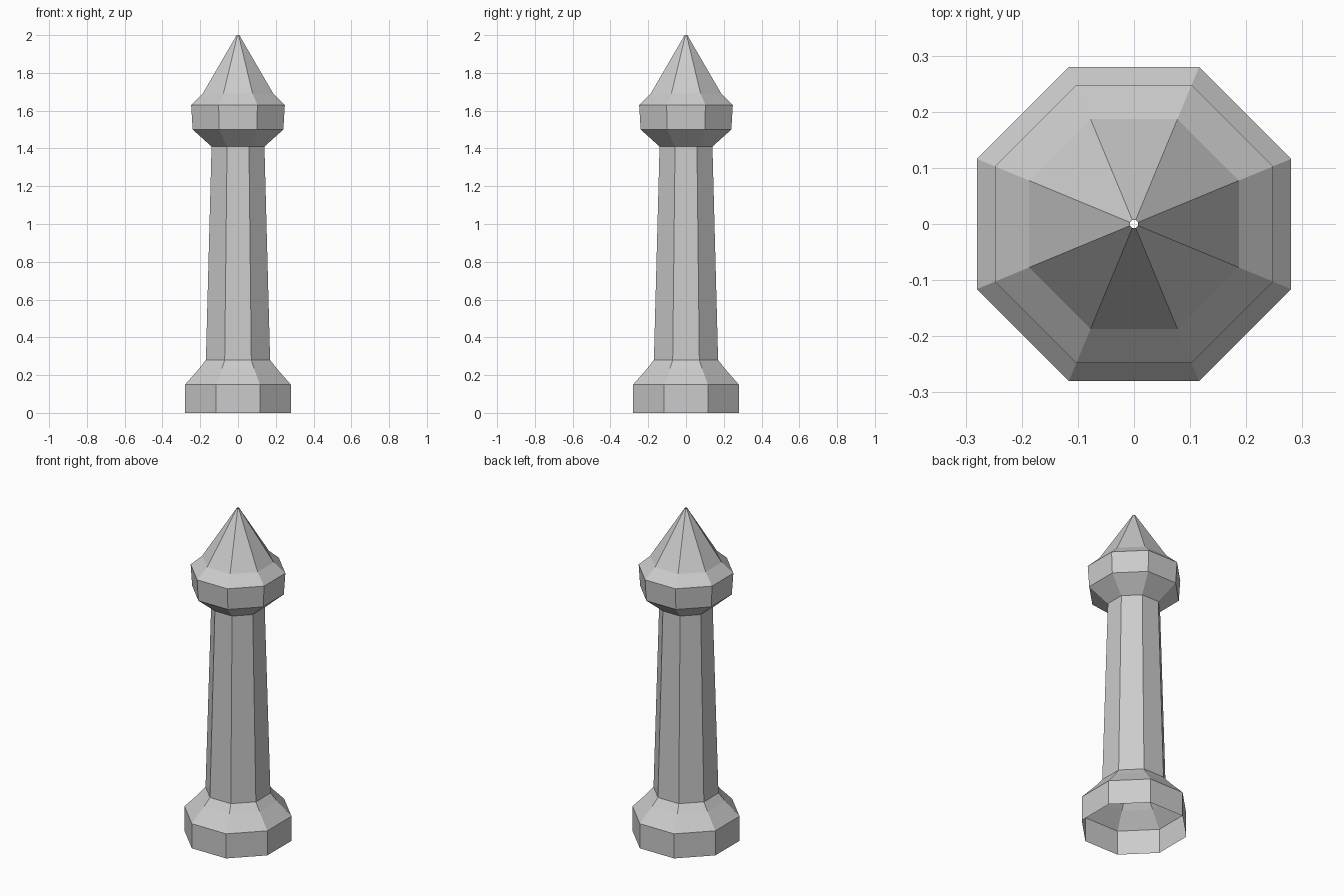
import bpy
import bmesh
import math

SIDES = 8

cube = bpy.data.objects.get("Cube")
if cube:
    bpy.data.objects.remove(cube, do_unlink=True)

# Plain grey stone
stone = bpy.data.materials.new("grey stone")
stone.use_nodes = True
grey = (0.6, 0.6, 0.6, 1.0)
stone.diffuse_color = grey
stone.node_tree.nodes["Principled BSDF"].inputs["Base Color"].default_value = grey


def octagon_shell(name, profile):
    """Open flat-sided shell; profile lists (centre-to-flat distance, height)."""
    bm = bmesh.new()
    rings = []
    for flat, z in profile:
        r = flat / math.cos(math.pi / SIDES)
        angles = [(i + 0.5) * math.tau / SIDES for i in range(SIDES)]
        rings.append([bm.verts.new((r * math.cos(a), r * math.sin(a), z)) for a in angles])
    for low, high in zip(rings, rings[1:]):
        for i in range(SIDES):
            j = (i + 1) % SIDES
            bm.faces.new((low[i], low[j], high[j], high[i]))
    mesh = bpy.data.meshes.new(name)
    bm.to_mesh(mesh)
    bm.free()
    mesh.materials.append(stone)
    obj = bpy.data.objects.new(name, mesh)
    bpy.context.collection.objects.link(obj)
    return obj


# Hollow post, open at the foot and at the tiny tip
octagon_shell("base", [(0.28, 0), (0.28, 0.15), (0.205, 0.235), (0.17, 0.28)])
octagon_shell("shaft", [(0.17, 0.28), (0.14, 1.41)])
octagon_shell("collar", [(0.14, 1.41), (0.24, 1.5), (0.248, 1.63), (0.187, 1.69)])
octagon_shell("spire", [(0.187, 1.69), (0.007, 2.0)])
